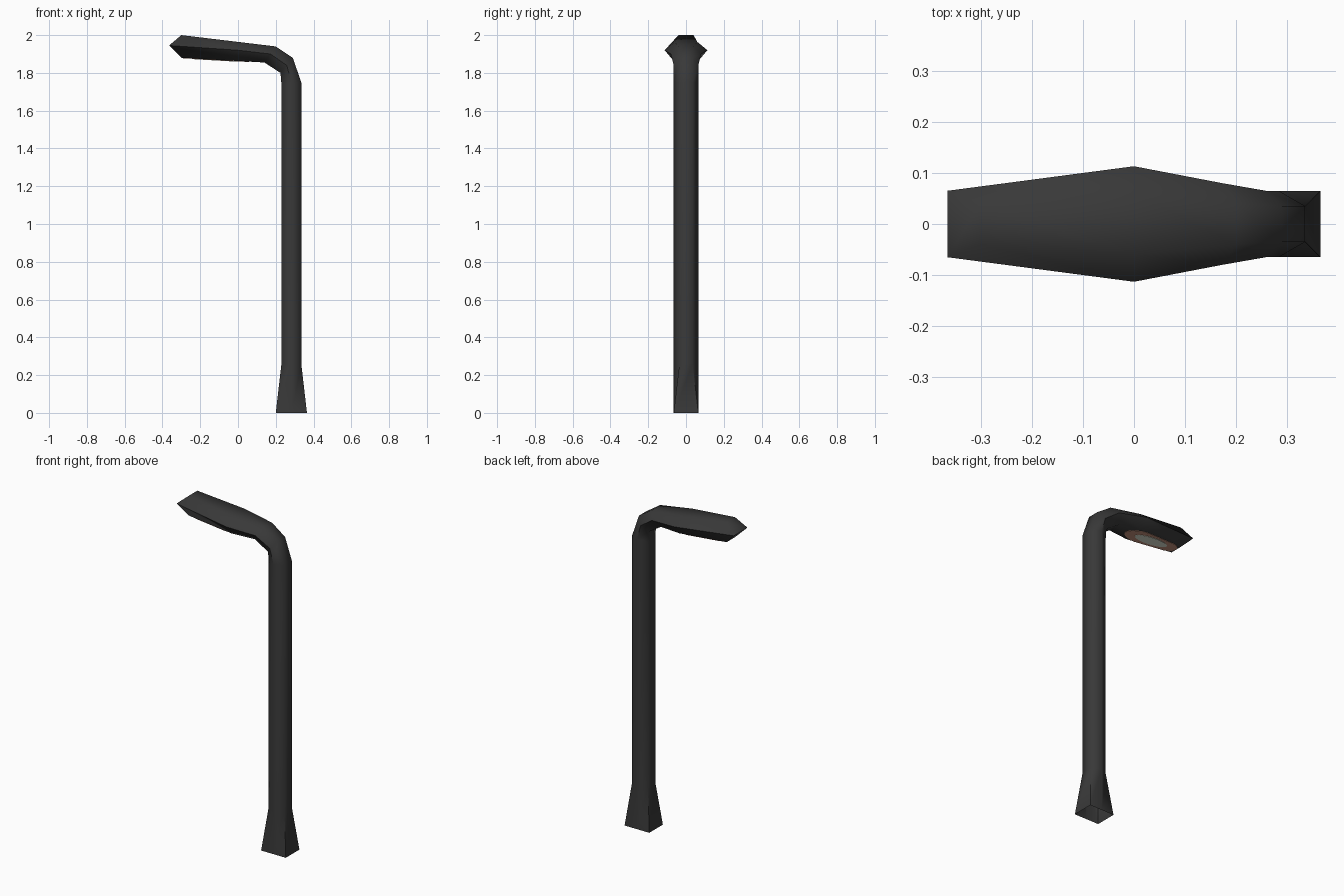
import bpy, bmesh, math

if "Cube" in bpy.data.objects:
    bpy.data.objects.remove(bpy.data.objects["Cube"])


def material(name, rgb):
    m = bpy.data.materials.new(name)
    m.diffuse_color = (*rgb, 1)
    m.use_nodes = True
    m.node_tree.nodes["Principled BSDF"].inputs["Base Color"].default_value = m.diffuse_color
    return m


DARK = material("dark grey metal", (0.040, 0.040, 0.040))
PEACH = material("peach glow", (0.55, 0.29, 0.20))
PALE = material("pale lamp", (0.72, 0.76, 0.64))


def make_object(name, bm, mat):
    bmesh.ops.recalc_face_normals(bm, faces=bm.faces)
    me = bpy.data.meshes.new(name)
    bm.to_mesh(me)
    bm.free()
    me.materials.append(mat)
    ob = bpy.data.objects.new(name, me)
    bpy.context.collection.objects.link(ob)
    return ob


# Lamp post: hexagonal rings swept up the pole, round the bend and along the head
# each ring: outer (x, z, half width), middle, inner
RINGS = [
    ((0.365, 0, 0.065), (0.283, 0, 0.065), (0.20, 0, 0.065)),
    ((0.335, 0.26, 0.035), (0.283, 0.26, 0.065), (0.23, 0.26, 0.035)),
    ((0.335, 1.75, 0.035), (0.283, 1.75, 0.065), (0.23, 1.74, 0.035)),
    ((0.29, 1.88, 0.035), (0.258, 1.84, 0.065), (0.225, 1.80, 0.035)),
    ((0.20, 1.94, 0.04), (0.172, 1.90, 0.08), (0.14, 1.855, 0.04)),
    ((0.0, 1.964, 0.06), (0.0, 1.92, 0.113), (0.0, 1.863, 0.065)),
    ((-0.30, 2.0, 0.04), (-0.365, 1.945, 0.065), (-0.30, 1.88, 0.04)),
]
bm = bmesh.new()
rings = []
for o, m, i in RINGS:
    loop = [(p, 1) for p in (o, m, i)] + [(p, -1) for p in (i, m, o)]
    rings.append([bm.verts.new((p[0], s * p[2], p[1])) for p, s in loop])
for a, b in zip(rings, rings[1:]):
    for k in range(6):
        n = (k + 1) % 6
        bm.faces.new((a[k], a[n], b[n], b[k]))
# wedge-shaped nose, the foot stays open
t = rings[-1]
bm.faces.new((t[0], t[1], t[4], t[5]))
bm.faces.new((t[1], t[2], t[3], t[4]))
post = make_object("lamp_post", bm, DARK)
bpy.context.view_layer.objects.active = post
post.select_set(True)
bpy.ops.object.shade_smooth_by_angle(angle=math.radians(63))


# Light patches: thin rounded plates on the sloping underside of the head
def patch(name, cx, rx, ry, drop, mat):
    bm = bmesh.new()
    vs = []
    for k in range(32):
        a = 2 * math.pi * k / 32
        x = cx + rx * math.cos(a)
        edge = 0.065 - 0.025 * (abs(x) / (0.30 if x < 0 else 0.14))
        y = max(-edge, min(edge, ry * math.sin(a)))
        vs.append(bm.verts.new((x, y, 1.88 - 0.0568 * (x + 0.30) - drop)))
    f = bm.faces.new(vs)
    top = bmesh.ops.extrude_face_region(bm, geom=[f])["geom"]
    for v in top:
        if isinstance(v, bmesh.types.BMVert):
            v.co.z += drop
    make_object(name, bm, mat)


patch("lamp_glow", -0.12, 0.178, 0.07, 0.002, PEACH)
patch("lamp_center", -0.12, 0.11, 0.035, 0.004, PALE)
